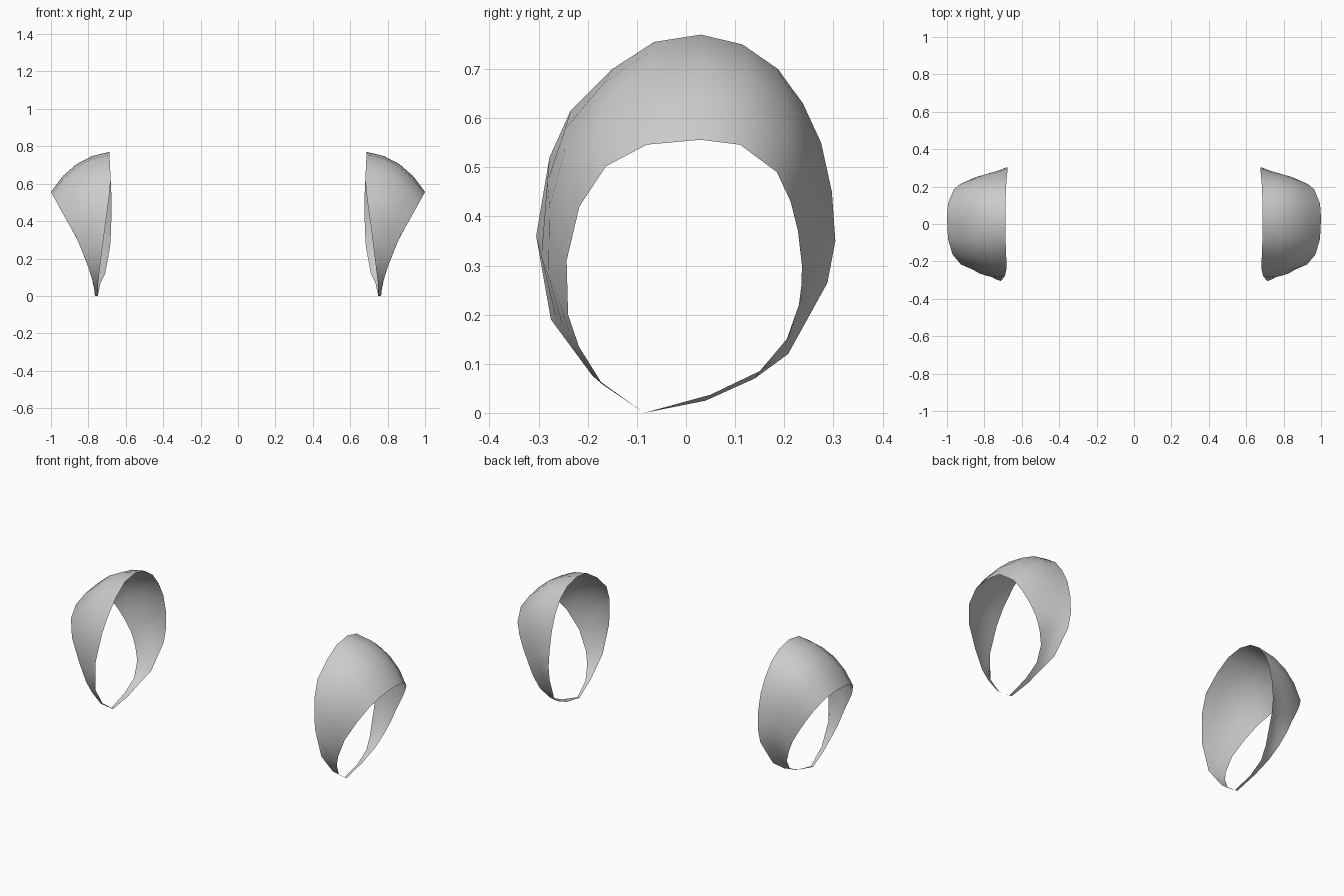
import bpy, bmesh, math
from mathutils import Vector

if "Cube" in bpy.data.objects:
    bpy.data.objects.remove(bpy.data.objects["Cube"])

# Side profiles (y, z), starting at the top and running down the back
OUTER = [(.03, .556), (.11, .546), (.185, .49), (.213, .43), (.228, .37), (.236, .30),
         (.235, .26), (.23, .22), (.21, .155), (.15, .085), (.05, .037), (-.085, 0),
         (-.17, .058), (-.218, .135), (-.24, .20), (-.243, .31), (-.217, .42),
         (-.163, .502), (-.08, .546)]
INNER = [(.03, .77), (.115, .75), (.187, .70), (.238, .63), (.275, .55), (.297, .45),
         (.304, .35), (.288, .265), (.208, .12), (.14, .07), (.04, .025), (-.085, 0),
         (-.19, .075), (-.275, .19), (-.305, .36), (-.278, .52), (-.235, .615),
         (-.15, .70), (-.065, .755)]
# Outward swelling halfway between the two lips
BULGE = [.042, .042, .036, .026, .015, .006, -.004, -.012, -.008, 0, 0, 0,
         0, 0, .008, .018, .026, .034, .042]

# Distance from the centre (z, x) along each lip
OUTER_X = [(0, .765), (.06, .772), (.14, .795), (.2, .818), (.31, .863), (.42, .925), (.556, 1.0)]
INNER_BACK_X = [(0, .75), (.07, .735), (.12, .71), (.2, .69), (.3, .68), (.5, .675), (.77, .688)]
INNER_FRONT_X = [(0, .75), (.085, .747), (.19, .733), (.36, .712), (.52, .69), (.62, .68), (.77, .688)]


def lookup(table, z):
    for (z0, x0), (z1, x1) in zip(table, table[1:]):
        if z <= z1:
            return x0 + (x1 - x0) * (z - z0) / (z1 - z0)
    return table[-1][1]


def rib(i, steps=4):
    """Curved cross strip from the outer lip to the inner lip."""
    (yo, zo), (yi, zi) = OUTER[i], INNER[i]
    inner_table = INNER_FRONT_X if yi < -.085 else INNER_BACK_X
    a = Vector((lookup(OUTER_X, zo), yo, zo))
    b = Vector((lookup(inner_table, zi), yi, zi))
    mid = (a + b) / 2
    out = Vector((0, mid.y, mid.z - .35)).normalized()
    out.x = .45
    pts = []
    for k in range(steps + 1):
        t = k / steps
        pts.append(a.lerp(b, t) + out * BULGE[i] * 4 * t * (1 - t))
    return pts


# Open ring-shaped shell
bm = bmesh.new()
ribs = [[bm.verts.new(p) for p in rib(i)] for i in range(len(OUTER))]
for i, r in enumerate(ribs):
    s = ribs[(i + 1) % len(ribs)]
    for k in range(len(r) - 1):
        bm.faces.new((r[k], r[k + 1], s[k + 1], s[k]))
bmesh.ops.recalc_face_normals(bm, faces=bm.faces)
bm.faces.ensure_lookup_table()
if bm.faces[0].normal.z < 0:
    bmesh.ops.reverse_faces(bm, faces=bm.faces)
mesh = bpy.data.meshes.new("side_shells")
bm.to_mesh(mesh)
bm.free()
shell = bpy.data.objects.new("side_shells", mesh)
bpy.context.collection.objects.link(shell)
bpy.context.view_layer.objects.active = shell
shell.select_set(True)
bpy.ops.object.shade_smooth_by_angle(angle=math.radians(30))

# Matching shell on the other side
mirror = shell.modifiers.new("mirror", 'MIRROR')
mirror.use_axis = (True, False, False)
